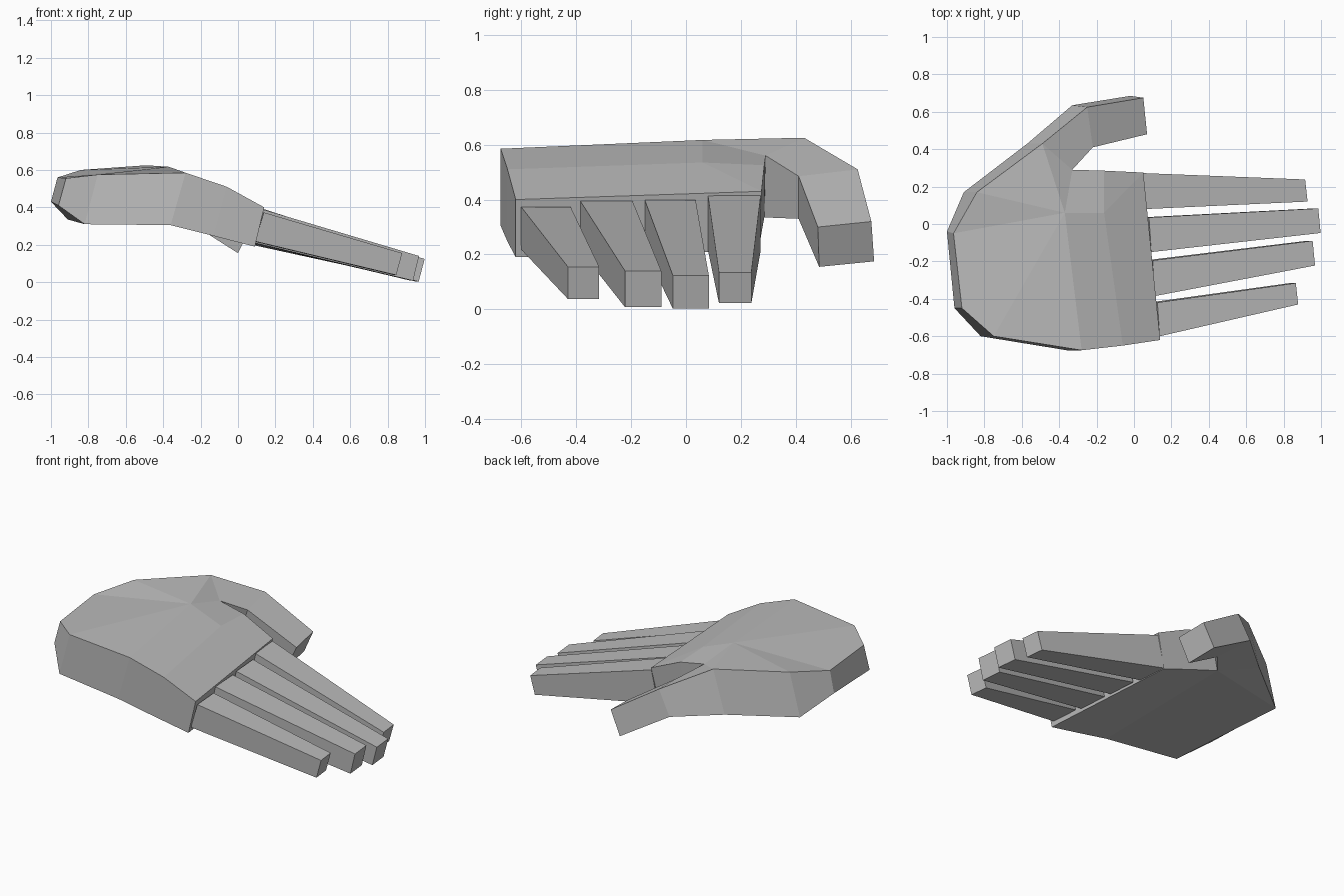
import bpy
import bmesh

if "Cube" in bpy.data.objects:
    bpy.data.objects.remove(bpy.data.objects["Cube"])

skin = bpy.data.materials.new("grey")
skin.diffuse_color = (0.5, 0.5, 0.5, 1)
skin.use_nodes = True
skin.node_tree.nodes["Principled BSDF"].inputs["Base Color"].default_value = skin.diffuse_color


def make(name, verts, faces):
    """Flat-shaded mesh object with consistent outward normals."""
    bm = bmesh.new()
    vs = [bm.verts.new(v) for v in verts]
    for f in faces:
        bm.faces.new([vs[i] for i in f])
    bmesh.ops.recalc_face_normals(bm, faces=bm.faces)
    bmesh.ops.triangulate(bm, faces=[f for f in bm.faces if len(f.verts) > 4])
    bmesh.ops.recalc_face_normals(bm, faces=bm.faces)
    me = bpy.data.meshes.new(name)
    bm.to_mesh(me)
    bm.free()
    me.materials.append(skin)
    ob = bpy.data.objects.new(name, me)
    bpy.context.collection.objects.link(ob)
    return ob


def loft(name, sections, start_cap=True):
    """Join four-cornered sections and close the ends."""
    verts = [p for s in sections for p in s]
    n = len(sections)
    faces = [(4 * k + i, 4 * k + (i + 1) % 4, 4 * k + 4 + (i + 1) % 4, 4 * k + 4 + i)
             for k in range(n - 1) for i in range(4)]
    faces.append(tuple(range(4 * n - 4, 4 * n)))
    if start_cap:
        faces.append((0, 1, 2, 3))
    return make(name, verts, faces)


# Palm outline, upper and lower rim, starting at the wrist and going round
# past the little finger, the knuckles and the thumb root
upper = [(-.965, -.05, .56), (-.92, -.45, .555), (-.75, -.60, .575), (-.28, -.675, .585),
         (-.06, -.65, .51), (.14, -.62, .40), (.05, .275, .43), (-.16, .285, .525),
         (-.33, .29, .56), (-.49, .43, .625), (-.84, .17, .60)]
lower = [(-1, -.04, .43), (-.96, -.45, .41), (-.82, -.60, .31), (-.36, -.675, .305),
         (-.13, -.65, .247), (.09, -.62, .19), (0, .265, .215), (-.2, .275, .28),
         (-.38, .285, .335), (-.57, .43, .36), (-.91, .17, .335)]
back_of_hand = [(-.37, .06, .617), (-.16, .06, .535)]
n = len(upper)
A, B = 2 * n, 2 * n + 1
top = [(0, 1, 2, A), (2, 3, A), (3, 4, B, A), (4, 5, 6, B), (6, 7, B),
       (7, 8, A, B), (8, 9, A), (9, 10, A), (10, 0, A)]
bottom = [(0, 1, 2, 10), (2, 3, 8, 9, 10), (3, 4, 7, 8), (4, 5, 6, 7)]
sides = [(i, (i + 1) % n, n + (i + 1) % n, n + i) for i in range(n) if i != 8]
make("palm", upper + lower + back_of_hand,
     top + sides + [tuple(n + i for i in f) for f in bottom])

# Thumb grows out of the open side of the palm
loft("thumb", [
    [upper[9], upper[8], lower[8], lower[9]],
    [(-.25, .625, .51), (-.22, .41, .485), (-.275, .41, .33), (-.33, .635, .36)],
    [(.05, .675, .32), (.07, .48, .30), (0, .485, .155), (-.02, .685, .175)],
], start_cap=False)

# Fingers: base and tip as (x, y) of both upper edges, plus top and bottom z
fingers = {
    "index_finger": ((.05, .272, .08, .415, .215), (.915, .238, .12, .135, .023)),
    "middle_finger": ((.08, .035, -.15, .398, .215), (.985, .083, -.048, .124, .003)),
    "ring_finger": ((.10, -.195, -.385, .395, .215), (.955, -.09, -.222, .14, .008)),
    "little_finger": ((.125, -.42, -.60, .373, .218), (.865, -.316, -.43, .155, .038)),
}


def section(x, y1, y2, z1, z2, lean):
    return [(x, y1, z1), (x + .013, y2, z1), (x + .013 - lean, y2, z2), (x - lean, y1, z2)]


for name, (base, tip) in fingers.items():
    loft(name, [section(*base, .045), section(*tip, .032)])
